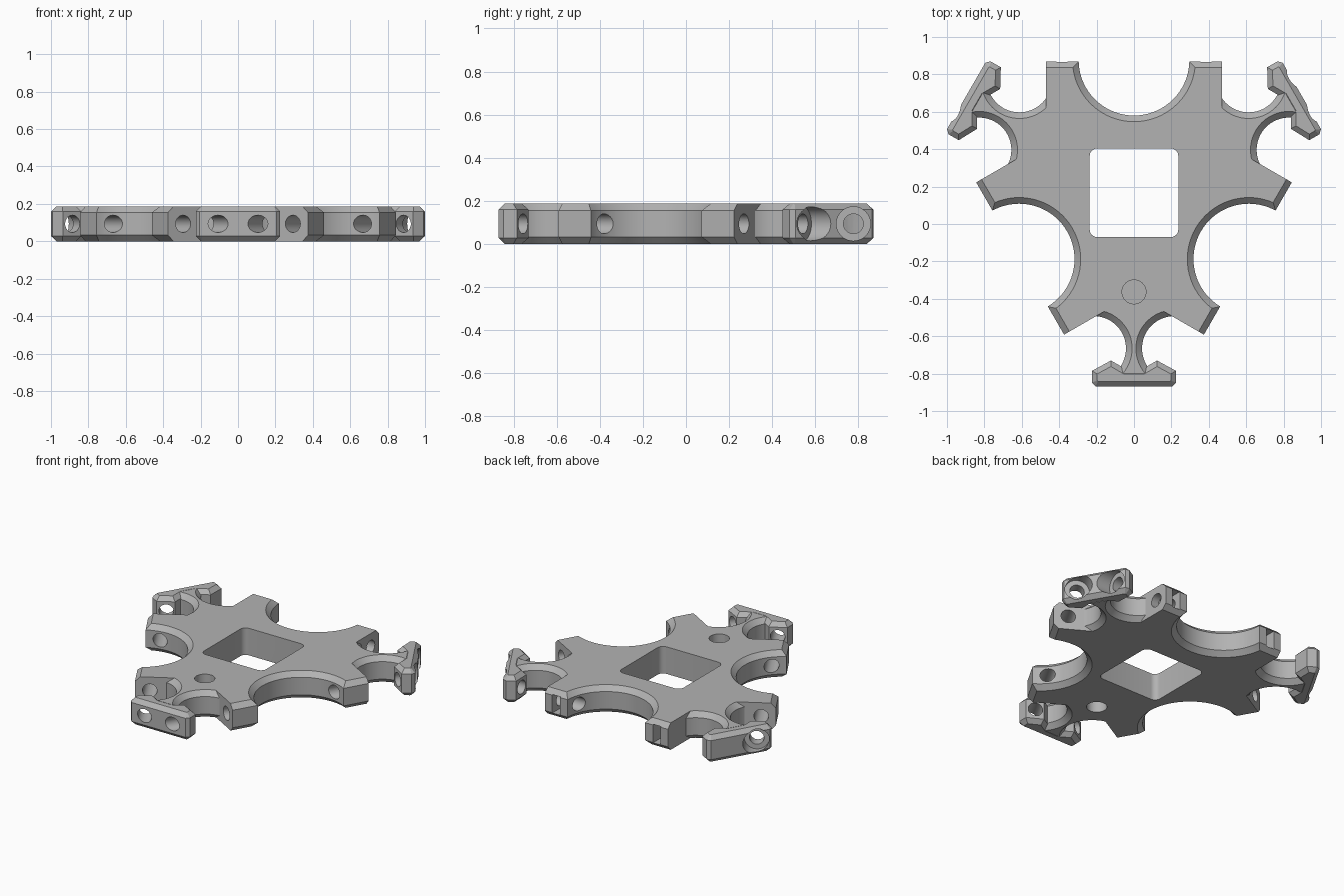
import bpy, bmesh, math
from mathutils import Matrix, Vector

if "Cube" in bpy.data.objects:
    bpy.data.objects.remove(bpy.data.objects["Cube"])

H = 0.187            # plate thickness
MID = H / 2
CH = 0.033           # edge chamfer
CENTRE = Vector((0, 0.167, 0))

grey = bpy.data.materials.new("plain_grey")
grey.use_nodes = True
grey.diffuse_color = (0.45, 0.45, 0.45, 1)
grey.node_tree.nodes["Principled BSDF"].inputs["Base Color"].default_value = (0.45, 0.45, 0.45, 1)


def finish(bm, name, turn=0):
    """Turn the part about the plate centre and make an object of it."""
    bm.transform(Matrix.Translation(CENTRE) @ Matrix.Rotation(turn, 4, 'Z'))
    bmesh.ops.recalc_face_normals(bm, faces=bm.faces)
    mesh = bpy.data.meshes.new(name)
    bm.to_mesh(mesh)
    bm.free()
    mesh.materials.append(grey)
    obj = bpy.data.objects.new(name, mesh)
    bpy.context.collection.objects.link(obj)
    return obj


def prism(name, points, turn=0, chamfer=0):
    bm = bmesh.new()
    base = bm.faces.new([bm.verts.new((x, y, 0)) for x, y in points])
    ext = bmesh.ops.extrude_face_region(bm, geom=[base])
    bmesh.ops.translate(bm, vec=(0, 0, H),
                        verts=[g for g in ext["geom"] if isinstance(g, bmesh.types.BMVert)])
    if chamfer:
        rims = [e for e in bm.edges if abs(e.verts[0].co.z - e.verts[1].co.z) < 1e-5]
        bmesh.ops.bevel(bm, geom=rims, offset=chamfer, segments=1, affect='EDGES')
    return finish(bm, name, turn)


def box(name, x, y, z, turn=0, chamfer_end=False):
    bm = bmesh.new()
    bmesh.ops.create_cube(bm, size=1)
    for v in bm.verts:
        v.co = [r[0] if c < 0 else r[1] for c, r in zip(v.co, (x, y, z))]
    if chamfer_end:
        ends = [e for e in bm.edges if all(abs(v.co.y - y[1]) < 1e-5 for v in e.verts)
                and abs(e.verts[0].co.z - e.verts[1].co.z) < 1e-5]
        bmesh.ops.bevel(bm, geom=ends, offset=CH, segments=1, affect='EDGES')
    return finish(bm, name, turn)


def flared_drum(name, x, y, r, turn):
    """Round cutter whose ends flare out, leaving chamfered rims."""
    e = 0.01
    profile = [(r + CH + e, -e), (r, CH), (r, H - CH), (r + CH + e, H + e)]
    n = 72
    bm = bmesh.new()
    rings = [[bm.verts.new((x + q * math.cos(i * math.tau / n), y + q * math.sin(i * math.tau / n), z))
              for i in range(n)] for q, z in profile]
    for a, b in zip(rings, rings[1:]):
        for i in range(n):
            j = (i + 1) % n
            bm.faces.new((a[i], a[j], b[j], b[i]))
    bm.faces.new(rings[0])
    bm.faces.new(rings[-1])
    return finish(bm, name, turn)


def rod(name, start, end, r, turn):
    a, b = Vector(start), Vector(end)
    bm = bmesh.new()
    bmesh.ops.create_cone(bm, cap_ends=True, segments=40, radius1=r, radius2=r, depth=(b - a).length)
    aim = Vector((0, 0, 1)).rotation_difference(b - a).to_matrix().to_4x4()
    bm.transform(Matrix.Translation((a + b) / 2) @ aim)
    return finish(bm, name, turn)


def combine(part, operation):
    mod = plate.modifiers.new(part.name, 'BOOLEAN')
    mod.operation, mod.object, mod.solver = operation, part, 'EXACT'
    bpy.context.view_layer.objects.active = plate
    bpy.ops.object.modifier_apply(modifier=mod.name)
    bpy.data.objects.remove(part)


def cut(part):
    combine(part, 'DIFFERENCE')


def add(part):
    combine(part, 'UNION')


TURNS = [k * math.tau / 3 for k in range(3)]

# Base slab: long edges with a stem tip between each pair
corners = [(0.40, 0.633), (-0.40, 0.633)]
tips = [(0.15, -0.967), (-0.15, -0.967)]
outline = [Matrix.Rotation(t, 2) @ Vector(p) for t in TURNS for p in corners + tips]
outline.sort(key=lambda p: math.atan2(p.y, p.x))
plate = prism("mounting_plate", outline)

# Small scallops either side of each stem
for t in TURNS:
    for s in (1, -1):
        cut(flared_drum("small_scallop", s * 0.2155, -0.832, 0.1725, t))

# Bolting feet, flat on the stem side
for t in TURNS:
    for s in (1, -1):
        add(box("foot", sorted((s * 0.2, s * 0.47)), (0.45, 0.703), (0, H), t, True))

# Large scallops between paired feet
for t in TURNS:
    cut(flared_drum("large_scallop", 0, 0.709, 0.296, t))

# Cross bars on the stem ends
half = [(0.045, -0.942), (0.123, -0.897), (0.225, -0.952), (0.225, -1.015), (0.205, -1.036)]
bar = half + [(-x, y) for x, y in reversed(half)]
for t in TURNS:
    add(prism("cross_bar", bar, t, 0.028))

# Bolt holes, counterbores, nut slots and round pockets
for t in TURNS:
    for s in (1, -1):
        cut(rod("bolt_hole", (s * 0.15, 0.61, MID), (s * 0.95, 0.61, MID), 0.046, t))
        cut(rod("counterbore", (s * 0.786, 0.61, MID), (s * 1.1, 0.61, MID), 0.079, t))
        cut(box("nut_slot", sorted((s * 0.355, s * 0.415)), (0.54, 0.8), (MID - 0.064, MID + 0.064), t))
    for z0, z1 in ((-0.05, MID - 0.009), (MID + 0.009, H + 0.05)):
        cut(rod("pocket", (0, -0.53, z0), (0, -0.53, z1), 0.064, t))

# Square window with rounded corners
w, r = 0.237, 0.04
window = []
for k in range(4):
    a0 = k * math.pi / 2
    c = Matrix.Rotation(a0, 2) @ Vector((w - r, w - r))
    window += [(c.x + r * math.cos(a0 + i * math.pi / 12), c.y + r * math.sin(a0 + i * math.pi / 12))
               for i in range(7)]
opening = prism("window", window)
opening.scale.z = 2
opening.location.z = -MID
bpy.context.view_layer.update()
cut(opening)

# Smooth round walls, crisp edges
bpy.ops.object.select_all(action='DESELECT')
plate.select_set(True)
bpy.context.view_layer.objects.active = plate
bpy.ops.object.shade_smooth_by_angle(angle=math.radians(25))
